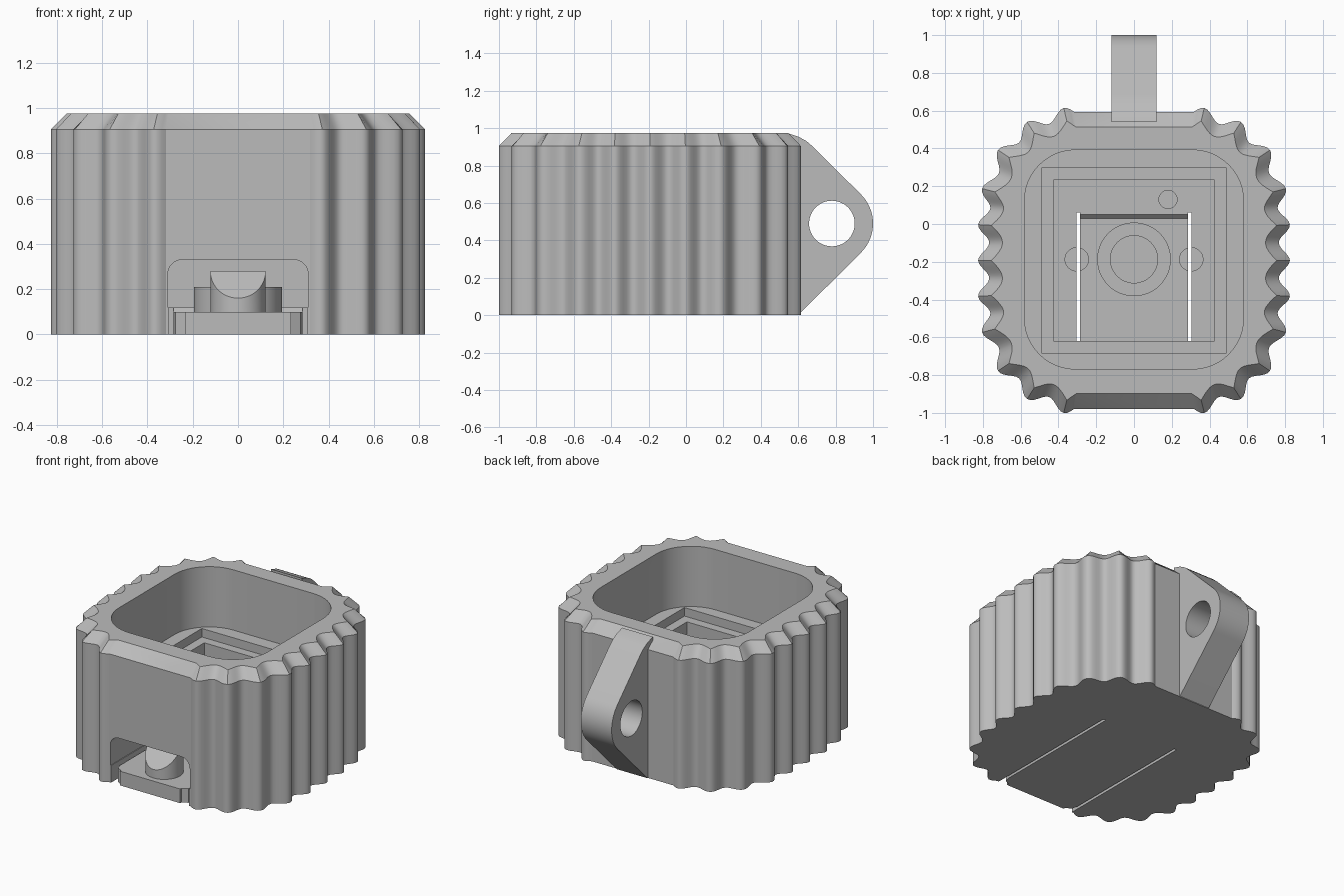
import bpy, bmesh, math
from mathutils import Vector

old = bpy.data.objects.get("Cube")
if old:
    bpy.data.objects.remove(old, do_unlink=True)

grey = bpy.data.materials.new("mid grey")
grey.use_nodes = True
grey.diffuse_color = (0.5, 0.5, 0.5, 1)
grey.node_tree.nodes["Principled BSDF"].inputs["Base Color"].default_value = (0.5, 0.5, 0.5, 1)

MID_Y = -0.193


def loft(name, rings):
    """Closed solid through rings that share a vertex count."""
    bm = bmesh.new()
    loops = [[bm.verts.new(p) for p in ring] for ring in rings]
    n = len(loops[0])
    for a, b in zip(loops, loops[1:]):
        for i in range(n):
            j = (i + 1) % n
            bm.faces.new((a[i], a[j], b[j], b[i]))
    bm.faces.new(loops[0][::-1])
    bm.faces.new(loops[-1])
    bmesh.ops.recalc_face_normals(bm, faces=bm.faces)
    mesh = bpy.data.meshes.new(name)
    bm.to_mesh(mesh)
    bm.free()
    obj = bpy.data.objects.new(name, mesh)
    bpy.context.collection.objects.link(obj)
    mesh.materials.append(grey)
    return obj


def prism_z(name, pts, z0, z1):
    return loft(name, [[(x, y, z) for x, y in pts] for z in (z0, z1)])


def prism_x(name, pts, x0, x1):
    return loft(name, [[(x, y, z) for y, z in pts] for x in (x0, x1)])


def prism_y(name, pts, y0, y1):
    return loft(name, [[(x, y, z) for x, z in pts] for y in (y0, y1)])


def arc(cx, cy, r, a0, a1, n):
    angles = [math.radians(a0 + (a1 - a0) * i / n) for i in range(n + 1)]
    return [(cx + r * math.cos(a), cy + r * math.sin(a)) for a in angles]


def circle(cx, cy, r):
    return arc(cx, cy, r, 0, 360, 48)[:-1]


def rect(x0, x1, y0, y1):
    return [(x0, y0), (x1, y0), (x1, y1), (x0, y1)]


def rounded(half_x, half_y, cy, r):
    pts = []
    for k, (sx, sy) in enumerate(((1, 1), (-1, 1), (-1, -1), (1, -1))):
        pts += arc(sx * (half_x - r), cy + sy * (half_y - r), r, k * 90, k * 90 + 90, 12)
    return pts


def square(half):
    return rect(-half, half, MID_Y - half, MID_Y + half)


def boolean(obj, cutters, mode="DIFFERENCE"):
    bpy.context.view_layer.objects.active = obj
    for cutter in cutters:
        cutter.hide_render = True
        mod = obj.modifiers.new("cut", "BOOLEAN")
        mod.operation, mod.solver, mod.object = mode, "EXACT", cutter
        bpy.ops.object.modifier_apply(modifier=mod.name)
        bpy.data.objects.remove(cutter, do_unlink=True)


def smooth(obj):
    bpy.ops.object.select_all(action="DESELECT")
    obj.select_set(True)
    bpy.context.view_layer.objects.active = obj
    bpy.ops.object.shade_smooth_by_angle(angle=math.radians(30))


# Fluted outline: one quarter through the flute centres, then mirrored
flutes = [Vector(p) for p in ((0.0, 0.6), (0.18, 0.605), (0.365, 0.585), (0.55, 0.515),
                              (0.695, 0.375), (0.775, 0.18), (0.795, -0.005),
                              (0.795, MID_Y), (0.795, -0.381))]
STEPS = 12


def flute_curve(wave):
    pts = []
    for i in range(1, len(flutes) - 2):
        p0, p1, p2, p3 = flutes[i - 1:i + 3]
        for s in range(9 if i == 1 else 0, STEPS):
            t = s / STEPS
            p = 0.5 * (2 * p1 + (p2 - p0) * t + (2 * p0 - 5 * p1 + 4 * p2 - p3) * t ** 2
                       + (3 * p1 - p0 - 3 * p2 + p3) * t ** 3)
            d = 0.5 * ((p2 - p0) + 2 * (2 * p0 - 5 * p1 + 4 * p2 - p3) * t
                       + 3 * (3 * p1 - p0 - 3 * p2 + p3) * t ** 2)
            normal = Vector((-d.y, d.x)).normalized()
            pts.append(p + normal * wave(t))
    tip = flutes[-2] + Vector((wave(0), 0))
    half = pts + [tip] + [Vector((p.x, 2 * MID_Y - p.y)) for p in reversed(pts)]
    return half + [Vector((-p.x, p.y)) for p in reversed(half)]


outer = flute_curve(lambda t: 0.03 * math.cos(2 * math.pi * t))
inner = flute_curve(lambda t: -0.07 + 0.03 * (1 - 2 * abs(math.sin(math.pi * t))))
body = loft("body", [[(p.x, p.y, z) for p in ring]
                     for ring, z in ((outer, 0), (outer, 0.905), (inner, 0.975))])

# Hanging lug with a round hole
lug_profile = ([(0.54, 0.05), (0.6, 0.0)] + arc(0.78, 0.49, 0.22, -45, 45, 16)
               + [(0.68, 0.9), (0.645, 0.93), (0.6, 0.955), (0.54, 0.974)])
lug = prism_x("hanging_lug", lug_profile, -0.12, 0.12)
boolean(lug, [prism_x("lug_hole", circle(0.78, 0.49, 0.122), -0.2, 0.2)])
smooth(lug)

# Stepped cavity and the front opening
tunnel = ([(-0.31, 0.12), (0.31, 0.12)] + arc(0.245, 0.265, 0.065, 0, 90, 8)
          + arc(-0.245, 0.265, 0.065, 90, 180, 8))
cutters = [
    prism_z("cavity", rounded(0.58, 0.58, MID_Y + 0.005, 0.27), 0.55, 1.2),
    prism_z("upper_pocket", square(0.49), 0.49, 0.7),
    prism_z("lower_pocket", square(0.427), 0.12, 0.6),
    prism_y("tunnel", tunnel, -1.1, -0.5),
    prism_x("tongue_recess", [(-1.1, 0.1), (0.03, 0.1), (0.07, 0.14), (-1.1, 0.14)], -0.295, 0.295),
    prism_z("pin_hole", circle(0.18, 0.13, 0.048), 0.06, 0.2),
]
# Slots that free the tongue, its rounded front corners, and the peg holes
for s in (-1, 1):
    corner = [(0.3, -0.9), (0.287, -0.9), (0.275, -0.945), (0.235, -0.967), (0.235, -1.1), (0.3, -1.1)]
    cutters += [
        prism_z("peg_hole", circle(s * 0.303, -0.187, 0.062), 0.06, 0.2),
        prism_z("slot", rect(s * 0.295 - 0.01, s * 0.295 + 0.01, -1.1, 0.06), -0.1, 0.2),
        prism_z("tongue_corner", [(s * x, y) for x, y in corner], -0.1, 0.2),
    ]
boolean(body, cutters)
smooth(body)

# Ring in the middle of the tongue
ring = prism_z("socket_ring", circle(0, -0.187, 0.195), 0.09, 0.21)
boolean(ring, [prism_z("ring_hole", circle(0, -0.187, 0.125), 0.13, 0.4)])
smooth(ring)

# Latch button with a sloped front half
button = prism_z("latch_button", circle(0, -0.82, 0.122), 0.09, 0.28)
boolean(button, [prism_x("button_slope", [(-0.82, 0.28), (-1.0, 0.103), (-1.0, 0.4), (-0.82, 0.4)], -0.3, 0.3)])
smooth(button)
